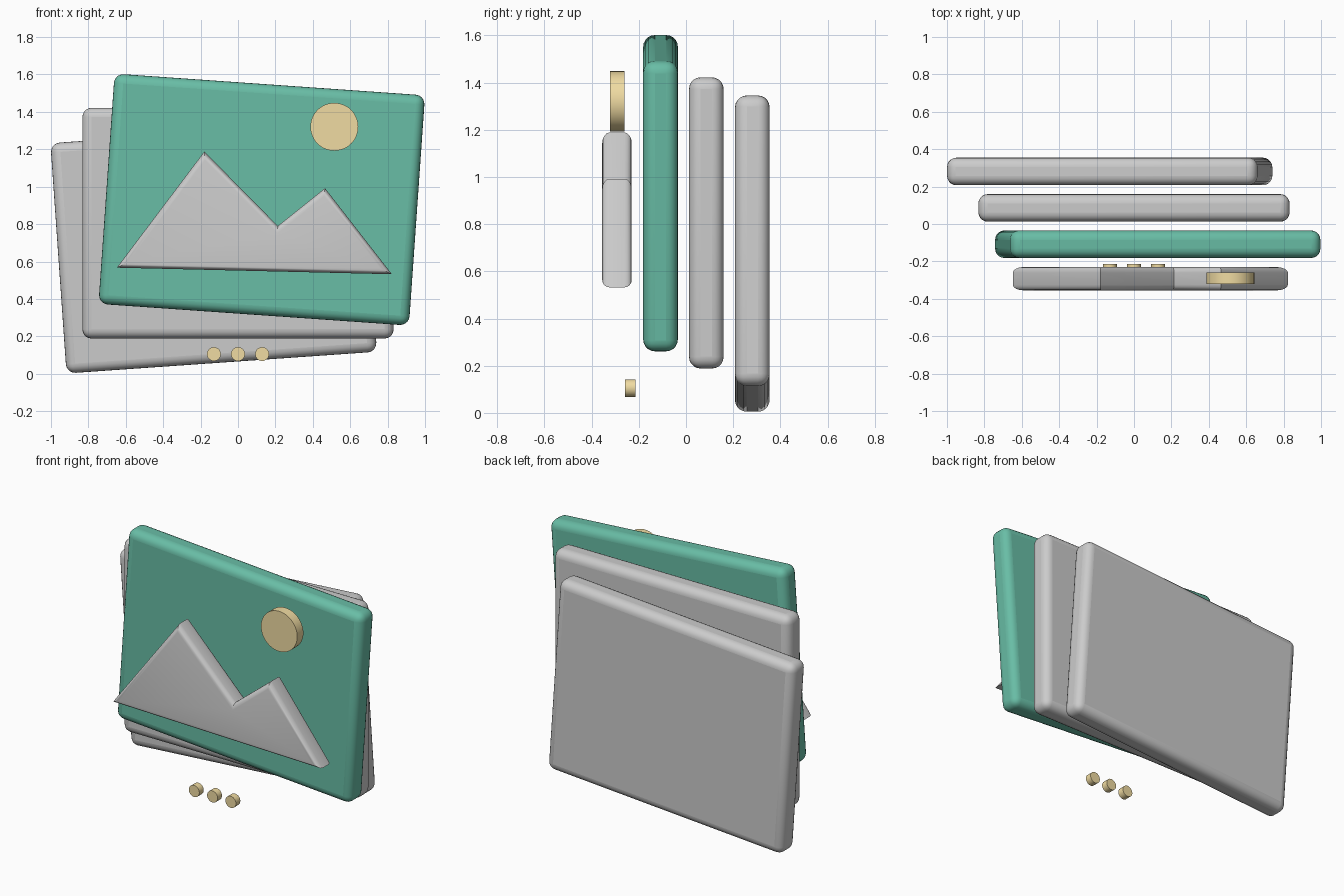
import bpy, bmesh
from math import radians

if "Cube" in bpy.data.objects:
    bpy.data.objects.remove(bpy.data.objects["Cube"])


def material(name, rgb):
    m = bpy.data.materials.new(name)
    m.diffuse_color = (*rgb, 1)
    m.use_nodes = True
    m.node_tree.nodes["Principled BSDF"].inputs["Base Color"].default_value = m.diffuse_color
    return m


GREEN = material("green", (0.14, 0.51, 0.38))
SAND = material("sand", (0.87, 0.71, 0.36))


def finish(ob, name, mat=None):
    ob.name = ob.data.name = name
    if mat:
        ob.data.materials.append(mat)
    bpy.ops.object.select_all(action='DESELECT')
    bpy.context.view_layer.objects.active = ob
    ob.select_set(True)
    bpy.ops.object.shade_smooth_by_angle(angle=radians(35))
    return ob


def card(name, loc, tilt, mat=None):
    bpy.ops.mesh.primitive_cube_add(size=1, location=loc)
    ob = bpy.context.object
    ob.scale = (1.664, 0.147, 1.234)
    bpy.ops.object.transform_apply(location=False, rotation=False, scale=True)
    ob.rotation_euler.y = radians(tilt)
    bev = ob.modifiers.new("rounding", 'BEVEL')
    bev.width, bev.segments = 0.05, 5
    finish(ob, name, mat)


def disc(name, x, z, radius, y0, y1, mat):
    bpy.ops.mesh.primitive_cylinder_add(
        vertices=48, radius=radius, depth=y1 - y0,
        location=(x, (y0 + y1) / 2, z), rotation=(radians(90), 0, 0))
    finish(bpy.context.object, name, mat)


# Stack of three picture cards, fanned out
card("back_card", (-0.13, 0.281, 0.675), -4)
card("middle_card", (0, 0.086, 0.805), 0)
card("front_card", (0.127, -0.108, 0.931), 4, GREEN)

# Mountain silhouette, extruded with rounded front and back rims
Y_FRONT, Y_BACK = -0.355, -0.23
profile = [(-0.648, 0.567), (0.823, 0.532), (0.465, 0.992), (0.213, 0.79), (-0.18, 1.188)]
bm = bmesh.new()
face = bm.faces.new([bm.verts.new((x, Y_FRONT, z)) for x, z in profile])
ext = bmesh.ops.extrude_face_region(bm, geom=[face])
for v in ext["geom"]:
    if isinstance(v, bmesh.types.BMVert):
        v.co.y = Y_BACK
bmesh.ops.recalc_face_normals(bm, faces=bm.faces)
rims = [e for e in bm.edges if abs(e.verts[0].co.y - e.verts[1].co.y) < 1e-4]
bmesh.ops.bevel(bm, geom=rims, offset=0.03, offset_type='OFFSET', segments=4,
                profile=0.5, affect='EDGES', clamp_overlap=True)
me = bpy.data.meshes.new("mountains")
bm.to_mesh(me)
bm.free()
mountains = bpy.data.objects.new("mountains", me)
bpy.context.collection.objects.link(mountains)
finish(mountains, "mountains")

# Sun and the three page dots
disc("sun", 0.515, 1.32, 0.128, -0.322, -0.26, SAND)
for i in (-1, 0, 1):
    disc(f"page_dot_{i + 2}", 0.129 * i, 0.105, 0.037, -0.258, -0.214, SAND)
